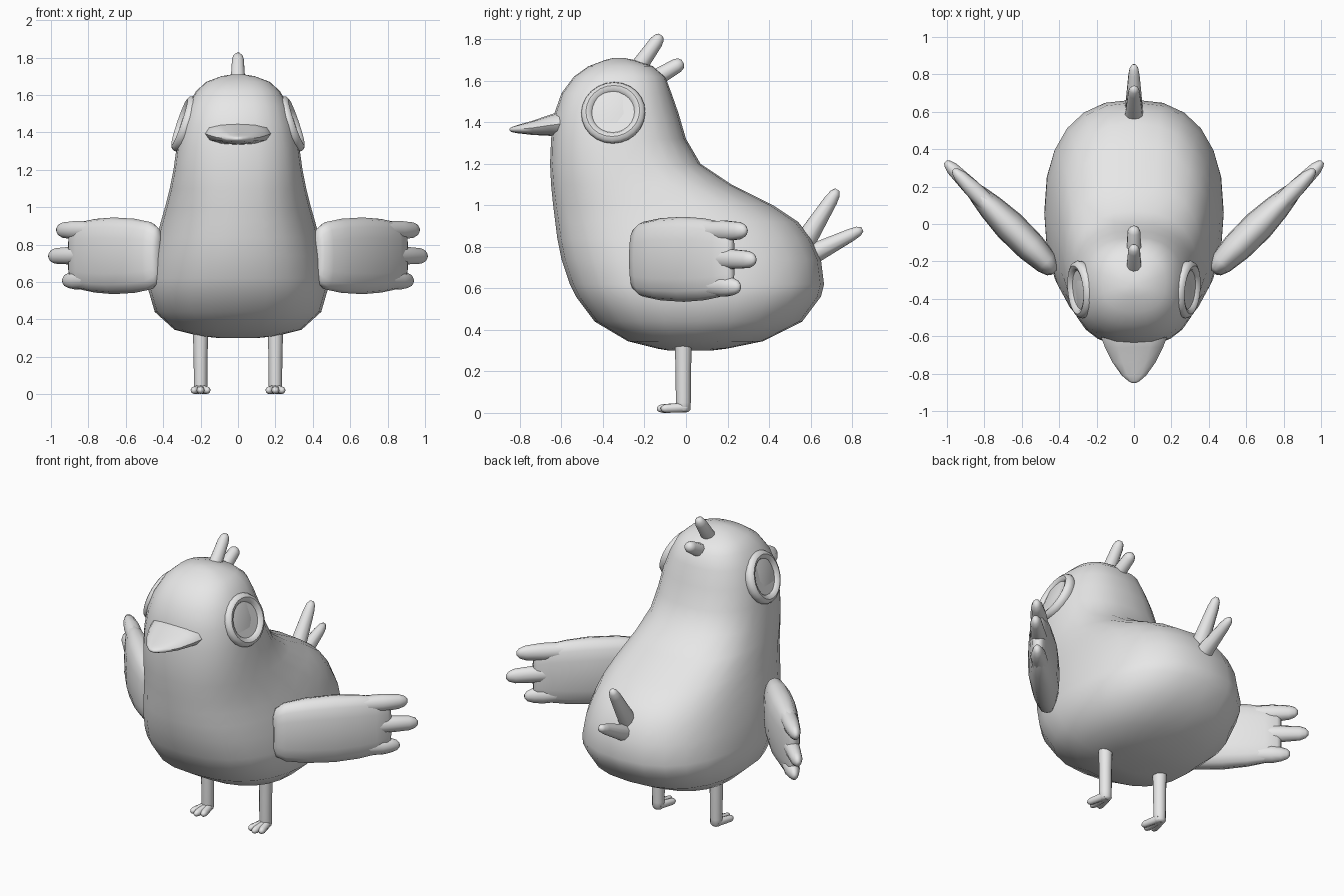
import bpy, bmesh, math
from mathutils import Vector

cube = bpy.data.objects.get("Cube")
if cube:
    bpy.data.objects.remove(cube, do_unlink=True)

grey = bpy.data.materials.new("plain grey")
grey.use_nodes = True
grey.diffuse_color = (0.8, 0.8, 0.8, 1)
grey.node_tree.nodes["Principled BSDF"].inputs["Base Color"].default_value = (0.8, 0.8, 0.8, 1)


def spow(v, e):
    return math.copysign(abs(v) ** e, v)


def loft(name, rings, side, up, n=12, power=2.0, sharp=60):
    """Skin rings of (centre, half size along side, half size along up)."""
    side, up = Vector(side), Vector(up)
    bm = bmesh.new()
    loops = []
    for centre, a, b in rings:
        loop = []
        for i in range(n):
            t = math.tau * i / n
            offset = side * a * spow(math.cos(t), 2 / power) + up * b * spow(math.sin(t), 2 / power)
            loop.append(bm.verts.new(Vector(centre) + offset))
        loops.append(loop)
    for lo, hi in zip(loops, loops[1:]):
        for i in range(n):
            j = (i + 1) % n
            bm.faces.new((lo[i], lo[j], hi[j], hi[i]))
    bm.faces.new(loops[0])
    bm.faces.new(loops[-1])
    bmesh.ops.recalc_face_normals(bm, faces=bm.faces)
    mesh = bpy.data.meshes.new(name)
    bm.to_mesh(mesh)
    bm.free()
    mesh.materials.append(grey)
    obj = bpy.data.objects.new(name, mesh)
    bpy.context.collection.objects.link(obj)
    bpy.ops.object.select_all(action="DESELECT")
    obj.select_set(True)
    bpy.context.view_layer.objects.active = obj
    bpy.ops.object.shade_smooth_by_angle(angle=math.radians(sharp))
    return obj


def limb(name, start, end, r0, r1, n=10):
    """Tapered rod with a rounded tip."""
    start, end = Vector(start), Vector(end)
    axis = end - start
    side = axis.orthogonal().normalized()
    up = axis.normalized().cross(side)
    steps = [(0, r0), (0.8, r1 * 1.1), (0.93, r1 * 0.85), (1, r1 * 0.4)]
    return loft(name, [(start + axis * t, r, r) for t, r in steps], side, up, n)


# Body and head: height, front y, back y, half width
body = [
    (0.30, -0.08, 0.12, 0.10), (0.31, -0.14, 0.20, 0.20), (0.345, -0.28, 0.37, 0.34),
    (0.44, -0.44, 0.56, 0.445), (0.56, -0.53, 0.65, 0.48), (0.62, -0.56, 0.665, 0.478),
    (0.74, -0.60, 0.65, 0.46), (0.84, -0.62, 0.605, 0.435), (0.92, -0.63, 0.54, 0.413),
    (1.0, -0.64, 0.42, 0.39), (1.1, -0.65, 0.22, 0.365), (1.2, -0.655, 0.07, 0.345),
    (1.32, -0.65, 0.0, 0.328), (1.44, -0.635, -0.035, 0.305), (1.54, -0.60, -0.07, 0.27),
    (1.62, -0.54, -0.10, 0.225), (1.67, -0.47, -0.16, 0.17), (1.70, -0.39, -0.25, 0.09),
    (1.71, -0.35, -0.30, 0.03),
]
loft("body", [((0, (f + b) / 2, z), w, (b - f) / 2) for z, f, b, w in body],
     (1, 0, 0), (0, 1, 0), n=24, power=2.4, sharp=80)

# Beak: y, height, half width, half height
beak = [(-0.52, 1.395, 0.18, 0.065), (-0.60, 1.393, 0.178, 0.062), (-0.66, 1.385, 0.155, 0.05),
        (-0.74, 1.373, 0.115, 0.034), (-0.81, 1.367, 0.065, 0.02), (-0.84, 1.365, 0.03, 0.012),
        (-0.85, 1.365, 0.01, 0.005)]
loft("beak", [((0, y, z), a, b) for y, z, a, b in beak], (1, 0, 0), (0, 0, 1), n=12, power=2.3)

# Crest and tail feathers
limb("crest_feather_front", (0, -0.24, 1.65), (0, -0.12, 1.82), 0.042, 0.03)
limb("crest_feather_back", (0, -0.15, 1.61), (0, -0.015, 1.69), 0.042, 0.032)
limb("tail_feather_upper", (0, 0.57, 0.82), (0, 0.73, 1.075), 0.052, 0.03)
limb("tail_feather_lower", (0, 0.59, 0.755), (0, 0.85, 0.885), 0.052, 0.028)

# Profile of the eye: radius, height above the face
eye = [(0.14, -0.05), (0.153, -0.01), (0.155, 0.005), (0.147, 0.022), (0.13, 0.03),
       (0.112, 0.024), (0.103, 0.01), (0.04, 0.01)]
# Wing blade: distance outward, half height, half thickness
blade = [(-0.005, 0.10, 0.025), (0.01, 0.15, 0.045), (0.06, 0.18, 0.065), (0.18, 0.198, 0.082),
         (0.34, 0.205, 0.085), (0.48, 0.197, 0.07), (0.58, 0.182, 0.052), (0.65, 0.155, 0.032),
         (0.67, 0.12, 0.015)]
# Wing tips: start height, end height, reach
tips = [("upper", 0.875, 0.878, 0.765), ("middle", 0.745, 0.738, 0.825), ("lower", 0.615, 0.607, 0.72)]

for label, s in (("left", 1), ("right", -1)):
    # Eye disc with raised rim
    normal = Vector((s * 0.94, -0.09, 0.32)).normalized()
    side = normal.cross(Vector((0, 0, 1))).normalized()
    centre = Vector((s * 0.285, -0.35, 1.445))
    loft(label + "_eye", [(centre + normal * h, r, r) for r, h in eye],
         side, side.cross(normal), n=24, sharp=40)

    # Wing swept out and back, ending in three feather tips
    out = Vector((s, 1, 0)).normalized()
    across = Vector((s, -1, 0)).normalized()
    root = Vector((s * 0.425, -0.25, 0))
    loft(label + "_wing", [(root + out * u + Vector((0, 0, 0.74)), t, h) for u, h, t in blade],
         across, (0, 0, 1), n=16, power=2.5)
    for place, z0, z1, reach in tips:
        stations = [(0.45, 0.05, 0.05), (0.62, 0.052, 0.046), (reach - 0.05, 0.043, 0.034),
                    (reach - 0.015, 0.03, 0.022), (reach, 0.012, 0.01)]
        rings = []
        for u, h, t in stations:
            z = z0 + (z1 - z0) * (u - 0.45) / (reach - 0.45)
            rings.append((root + out * u + Vector((0, 0, z)), t, h))
        loft(f"{label}_wing_tip_{place}", rings, across, (0, 0, 1), n=10)

    # Leg and three-toed foot
    x = s * 0.2
    leg = [(0.004, 0.025), (0.015, 0.034), (0.05, 0.036), (0.2, 0.037), (0.36, 0.042)]
    loft(label + "_leg", [((x, -0.013, z), r, r) for z, r in leg], (1, 0, 0), (0, 1, 0), n=12)
    for toe, dx, y in (("inner", -0.04 * s, -0.12), ("middle", 0, -0.14), ("outer", 0.04 * s, -0.12)):
        limb(f"{label}_toe_{toe}", (x + dx * 0.2, 0, 0.026), (x + dx, y, 0.02), 0.024, 0.019, n=8)
